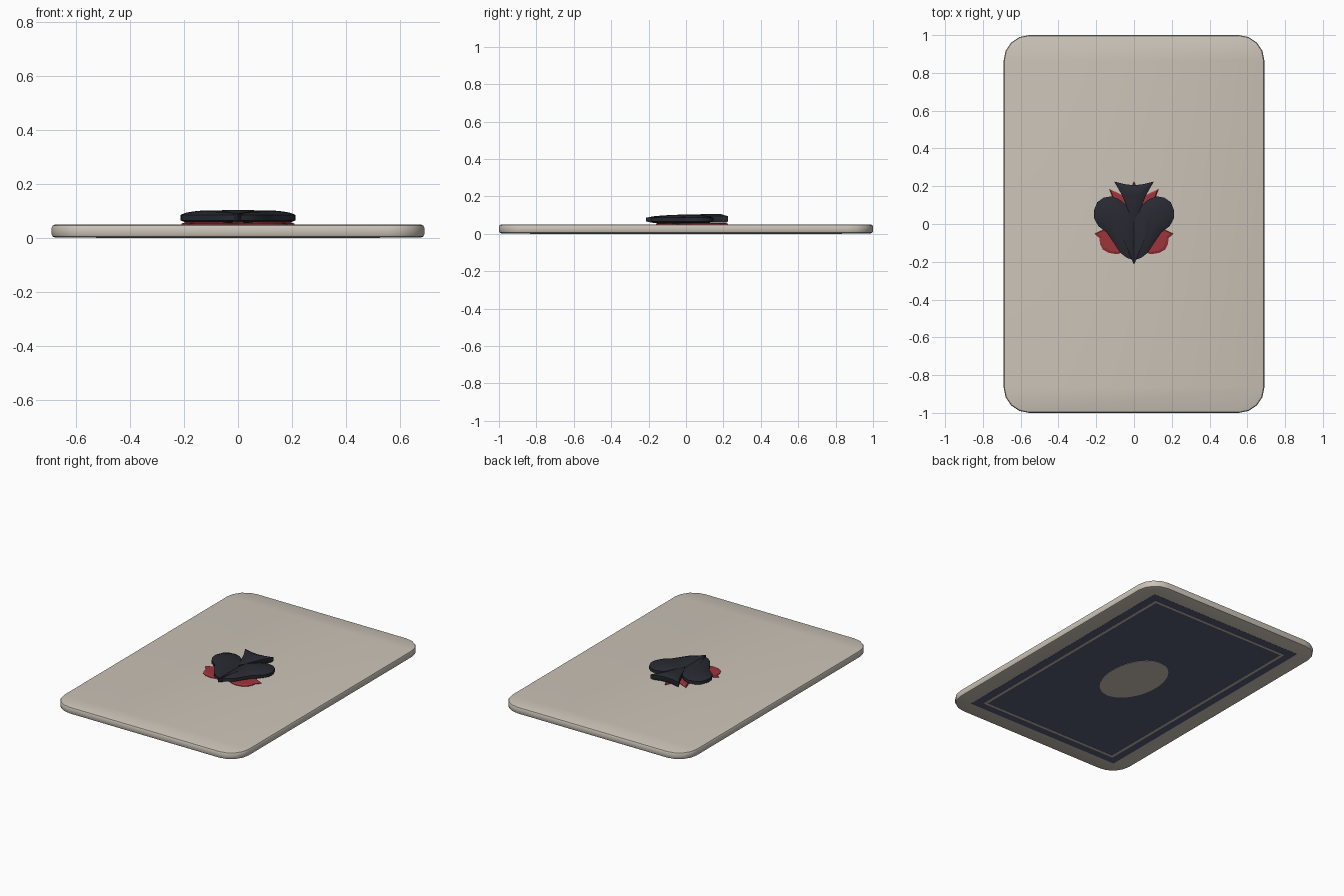
import bpy, bmesh, math

cube = bpy.data.objects.get("Cube")
if cube:
    bpy.data.objects.remove(cube, do_unlink=True)


def material(name, rgb):
    m = bpy.data.materials.new(name)
    m.use_nodes = True
    m.diffuse_color = (*rgb, 1)
    m.node_tree.nodes["Principled BSDF"].inputs["Base Color"].default_value = (*rgb, 1)
    return m


cream = material("cream", (0.60, 0.55, 0.48))
navy = material("navy", (0.09, 0.11, 0.17))
black = material("charcoal", (0.022, 0.023, 0.032))
red = material("red", (0.35, 0.035, 0.042))


def finish(bm, name, mat, smooth=False):
    bmesh.ops.recalc_face_normals(bm, faces=bm.faces)
    me = bpy.data.meshes.new(name)
    bm.to_mesh(me)
    bm.free()
    ob = bpy.data.objects.new(name, me)
    bpy.context.collection.objects.link(ob)
    me.materials.append(mat)
    if smooth:
        bpy.ops.object.select_all(action="DESELECT")
        ob.select_set(True)
        bpy.context.view_layer.objects.active = ob
        bpy.ops.object.shade_smooth_by_angle(angle=math.radians(40))
    return ob


def loft(name, rings, mat, smooth=False):
    """Join stacked rings of points into a closed solid."""
    bm = bmesh.new()
    rows = [[bm.verts.new(p) for p in ring] for ring in rings]
    n = len(rows[0])
    for a, b in zip(rows, rows[1:]):
        for i in range(n):
            j = (i + 1) % n
            bm.faces.new((a[i], a[j], b[j], b[i]))
    caps = [bm.faces.new(rows[0]), bm.faces.new(rows[-1])]
    bmesh.ops.triangulate(bm, faces=caps)
    return finish(bm, name, mat, smooth)


def at(points, z, scale=1, centre=(0, 0)):
    cx, cy = centre
    return [(cx + (x - cx) * scale, cy + (y - cy) * scale, z) for x, y in points]


def mirrored(half):
    """Half outline on +x, starting and ending on the centre line."""
    return half + [(-x, y) for x, y in reversed(half[1:-1])]


def rounded_rect(hx, hy, r, steps=4):
    pts = []
    for k, (sx, sy) in enumerate([(1, 1), (-1, 1), (-1, -1), (1, -1)]):
        for i in range(steps + 1):
            a = math.pi / 2 * (k + i / steps)
            pts.append((sx * (hx - r) + r * math.cos(a), sy * (hy - r) + r * math.sin(a)))
    return pts


def rect(hx, hy):
    return [(hx, hy), (-hx, hy), (-hx, -hy), (hx, -hy)]


# Card with softened rims
W, H, R = 0.69, 1.0, 0.135
rings = []
for inset, z in [(0.012, 0.003), (0.004, 0.006), (0, 0.014),
                 (0, 0.039), (0.004, 0.047), (0.012, 0.05)]:
    rings.append(at(rounded_rect(W - inset, H - inset, R - inset), z))
loft("card", rings, cream, True)

# Back decoration: panel, pinstripe frame and oval
panel = rect(0.58, 0.89)
loft("back_panel", [at(panel, 0.002), at(panel, 0.004)], navy)
bm = bmesh.new()
outer, inner = rect(0.525, 0.835), rect(0.507, 0.817)
o = [bm.verts.new(p) for p in at(outer, 0.0)]
n = [bm.verts.new(p) for p in at(inner, 0.0)]
faces = [bm.faces.new((o[i], o[(i + 1) % 4], n[(i + 1) % 4], n[i])) for i in range(4)]
ext = bmesh.ops.extrude_face_region(bm, geom=faces)
bmesh.ops.translate(bm, vec=(0, 0, 0.003),
                    verts=[v for v in ext["geom"] if isinstance(v, bmesh.types.BMVert)])
finish(bm, "back_pinstripe", cream)
oval = [(0.175 * math.cos(a), 0.26 * math.sin(a))
        for a in (math.tau * i / 48 for i in range(48))]
loft("back_oval", [at(oval, 0.0), at(oval, 0.003)], cream)

# Red spiked leaf beneath the emblem
leaf = mirrored([(0, 0.225), (0.018, 0.185), (0.065, 0.155), (0.13, 0.185), (0.11, 0.13),
                 (0.12, 0.03), (0.16, -0.03), (0.21, -0.052), (0.183, -0.075),
                 (0.18, -0.105), (0.165, -0.135), (0.135, -0.153), (0.09, -0.16),
                 (0.04, -0.145), (0, -0.12)])
loft("red_leaf", [at(leaf, 0.048), at(leaf, 0.054), at(leaf, 0.059, 0.93)], red)

# Inverted spade body: two swollen lobes sharing a point
lobe = [(0, -0.215), (0.012, -0.188), (0.04, -0.178), (0.075, -0.15), (0.11, -0.095),
        (0.145, -0.045), (0.19, -0.01), (0.211, 0.03), (0.213, 0.07), (0.195, 0.115),
        (0.16, 0.14), (0.12, 0.146), (0.08, 0.132), (0.04, 0.1), (0, 0.05)]
for side, name in [(1, "left_lobe"), (-1, "right_lobe")]:
    pts = [(x * side, y) for x, y in lobe]
    c = (0.1 * side, 0.03)
    loft(name, [at(pts, 0.057, 0.8, c), at(pts, 0.066, 1, c), at(pts, 0.086, 1, c),
                at(pts, 0.095, 0.8, c), at(pts, 0.101, 0.45, c), at(pts, 0.103, 0.15, c)],
         black, True)

# Flared stem laid over the lobes
stem = mirrored([(0, 0.205), (0.05, 0.211), (0.105, 0.225), (0.065, 0.155),
                 (0.032, 0.075), (0, 0.01)])
mid = (0, 0.15)
loft("stem", [at(stem, 0.06, 0.9, mid), at(stem, 0.068, 1, mid), at(stem, 0.094, 1, mid),
              at(stem, 0.105, 0.5, mid)], black, True)
